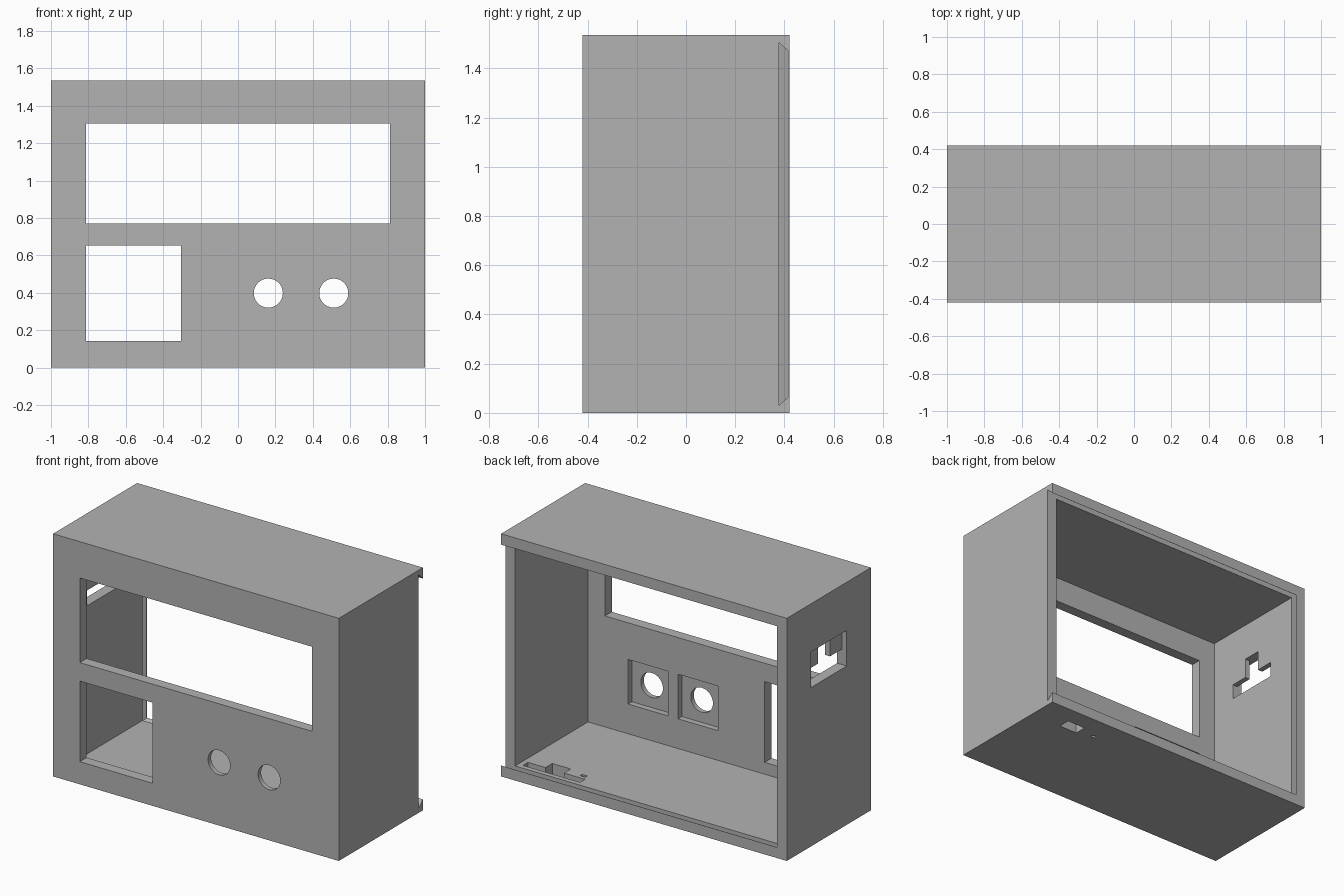
import bpy
import bmesh
import math
from mathutils import Matrix, Vector

if "Cube" in bpy.data.objects:
    bpy.data.objects.remove(bpy.data.objects["Cube"], do_unlink=True)

# Overall size and wall thickness
W, D, H, T = 1.0, 0.42, 1.535, 0.068
OUT = 0.05  # overshoot of cutters beyond a surface

plastic = bpy.data.materials.new("grey_plastic")
plastic.use_nodes = True
grey = (0.45, 0.45, 0.45, 1)
plastic.diffuse_color = grey
plastic.node_tree.nodes["Principled BSDF"].inputs["Base Color"].default_value = grey


def finish(bm, name):
    bmesh.ops.recalc_face_normals(bm, faces=bm.faces)
    mesh = bpy.data.meshes.new(name)
    bm.to_mesh(mesh)
    bm.free()
    mesh.materials.append(plastic)
    obj = bpy.data.objects.new(name, mesh)
    bpy.context.scene.collection.objects.link(obj)
    return obj


def box(name, x, y, z):
    bm = bmesh.new()
    size = Vector((x[1] - x[0], y[1] - y[0], z[1] - z[0]))
    mid = Vector((x[0] + x[1], y[0] + y[1], z[0] + z[1])) / 2
    bmesh.ops.create_cube(bm, size=1, matrix=Matrix.Translation(mid) @ Matrix.Diagonal(size).to_4x4())
    return finish(bm, name)


def cylinder(name, x, z, radius, y):
    bm = bmesh.new()
    place = Matrix.Translation((x, (y[0] + y[1]) / 2, z)) @ Matrix.Rotation(math.pi / 2, 4, "X")
    bmesh.ops.create_cone(bm, cap_ends=True, segments=48, radius1=radius, radius2=radius,
                          depth=y[1] - y[0], matrix=place)
    return finish(bm, name)


def prism(name, outline, x):
    """Extrude a (y, z) outline along x."""
    bm = bmesh.new()
    face = bm.faces.new([bm.verts.new((x[0], y, z)) for y, z in outline])
    moved = bmesh.ops.extrude_face_region(bm, geom=[face])["geom"]
    verts = [g for g in moved if isinstance(g, bmesh.types.BMVert)]
    bmesh.ops.translate(bm, verts=verts, vec=(x[1] - x[0], 0, 0))
    return finish(bm, name)


def cut(target, cutter):
    mod = target.modifiers.new("cut", "BOOLEAN")
    mod.operation = "DIFFERENCE"
    mod.solver = "EXACT"
    mod.object = cutter
    bpy.context.view_layer.objects.active = target
    bpy.ops.object.modifier_apply(modifier=mod.name)
    bpy.data.objects.remove(cutter, do_unlink=True)


# Hollow shell, open at the back
shell = box("enclosure_shell", (-W, W), (-D, D), (0, H))
cut(shell, box("cavity", (-W + T, W - T), (-D + T, D + OUT), (T, H - T)))

# Dovetail track for a sliding back panel, open on the +x side
track = box("panel_track", (-W, W + OUT), (0.377, D + OUT), (0, H))
slope = 0.04 / (D - 0.377)
for v in track.data.vertices:
    inset = 0.029 + slope * (v.co.y - 0.377)
    v.co.z = inset if v.co.z < H / 2 else H - inset
    if v.co.x < 0:
        v.co.x = -W + inset
cut(shell, track)

# Front openings: display and keypad
front = (-D - OUT, -D + T + OUT)
cut(shell, box("display_opening", (-0.813, 0.813), front, (0.77, 1.305)))
cut(shell, box("keypad_opening", (-0.813, -0.304), front, (0.143, 0.653)))

# Round button holes with square seats behind them
for x in (0.162, 0.512):
    cut(shell, box("button_seat", (x - 0.14, x + 0.14), (-D + 0.03, front[1]), (0.256, 0.538)))
    cut(shell, cylinder("button_hole", x, 0.398, 0.0775, front))

# Side connector: shallow outer pocket and inverted T opening
cut(shell, box("connector_pocket", (-W - OUT, -W + T / 2), (-0.178, 0.178), (1.005, 1.23)))
half = [(0.178, 1.005), (0.178, 1.102), (0.06, 1.102), (0.06, 1.23)]
tee = half + [(-y, z) for y, z in reversed(half)]
cut(shell, prism("connector_opening", tee, (-W - OUT, -W + T + OUT)))

# Floor switch: inner pocket with through holes
cut(shell, box("switch_pocket", (0.5, 0.9), (0.295, 0.345), (T / 2, T + OUT)))
cut(shell, box("switch_hole", (0.648, 0.777), (0.227, 0.304), (-OUT, T + OUT)))
cut(shell, box("light_hole", (0.515, 0.552), (0.25, 0.27), (-OUT, T + OUT)))
